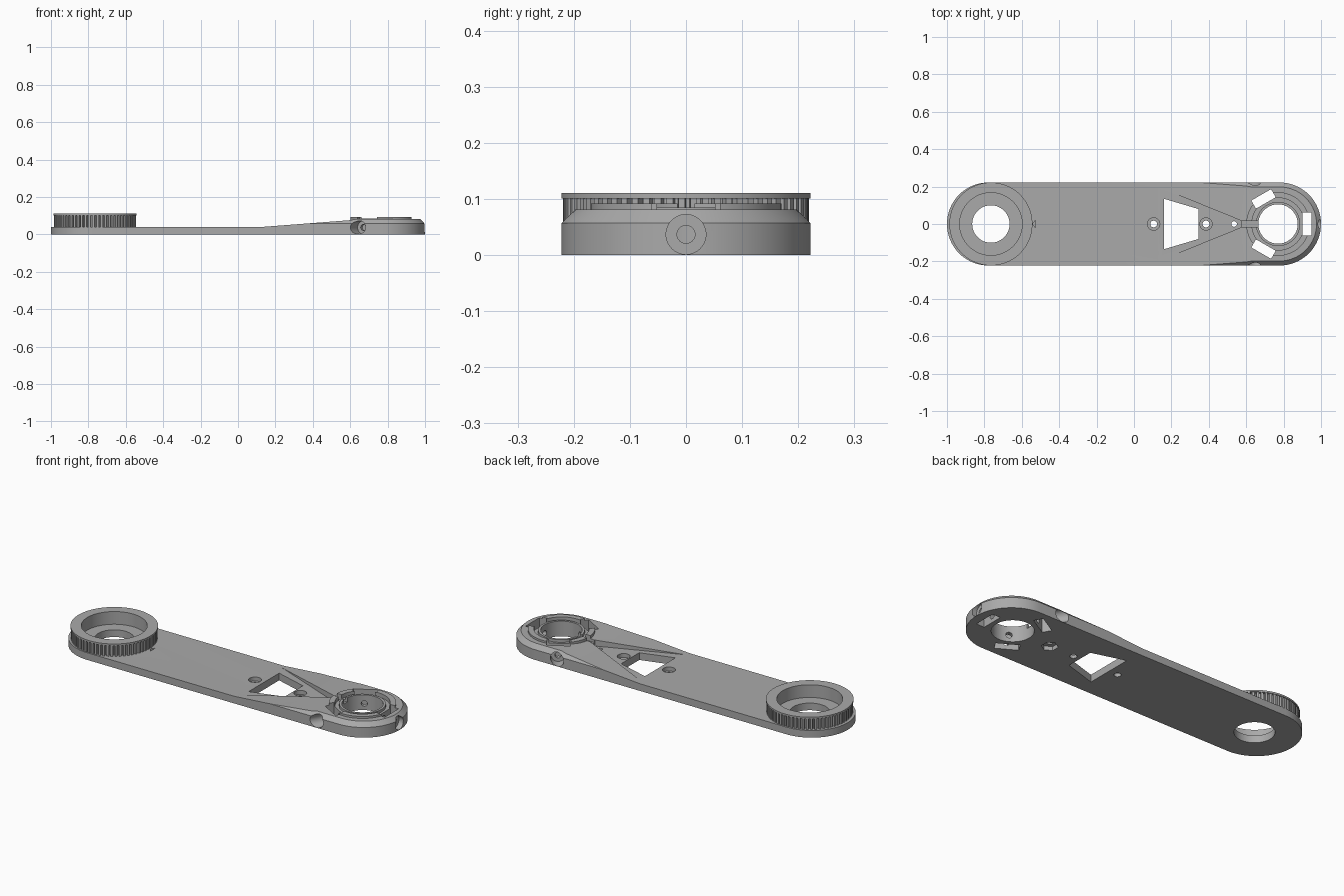
import bpy, bmesh, math
from mathutils import Vector, Matrix

cube = bpy.data.objects.get("Cube")
if cube:
    bpy.data.objects.remove(cube, do_unlink=True)

grey = bpy.data.materials.new("grey plastic")
grey.use_nodes = True
colour = (0.4, 0.4, 0.4, 1)
grey.diffuse_color = colour
grey.node_tree.nodes["Principled BSDF"].inputs["Base Color"].default_value = colour

PULLEY_X, HEAD_X, END_X, WIDTH = -0.765, 0.77, 0.778, 0.222


def finish(name, bm):
    bmesh.ops.recalc_face_normals(bm, faces=bm.faces)
    mesh = bpy.data.meshes.new(name)
    bm.to_mesh(mesh)
    bm.free()
    obj = bpy.data.objects.new(name, mesh)
    bpy.context.collection.objects.link(obj)
    mesh.materials.append(grey)
    return obj


def loft(name, loops):
    """Closed solid through matching loops of points."""
    bm = bmesh.new()
    rings = [[bm.verts.new(p) for p in loop] for loop in loops]
    bm.faces.new(rings[0])
    bm.faces.new(rings[-1])
    for low, high in zip(rings, rings[1:]):
        n = len(low)
        for i in range(n):
            j = (i + 1) % n
            bm.faces.new((low[i], low[j], high[j], high[i]))
    return finish(name, bm)


def prism(name, outline, z0, z1):
    return loft(name, [[(x, y, z) for x, y in outline] for z in (z0, z1)])


def rod(name, start, end, radius, sides=64):
    start, end = Vector(start), Vector(end)
    turn = (end - start).to_track_quat('Z', 'Y').to_matrix().to_4x4()
    bm = bmesh.new()
    bmesh.ops.create_cone(bm, cap_ends=True, segments=sides, radius1=radius, radius2=radius,
                          depth=(end - start).length,
                          matrix=Matrix.Translation((start + end) / 2) @ turn)
    return finish(name, bm)


def post(name, x, radius, z0, z1, sides=64):
    return rod(name, (x, 0, z0), (x, 0, z1), radius, sides)


def combine(obj, tool, operation='DIFFERENCE'):
    mod = obj.modifiers.new("Boolean", 'BOOLEAN')
    mod.operation, mod.object, mod.solver = operation, tool, 'EXACT'
    bpy.context.view_layer.objects.active = obj
    bpy.ops.object.modifier_apply(modifier=mod.name)
    bpy.data.objects.remove(tool, do_unlink=True)


def capsule(radius, z, steps=40):
    points = []
    for side in (1, -1):
        for i in range(steps + 1):
            a = math.pi * (i / steps - 0.5)
            points.append((side * (END_X + radius * math.cos(a)), side * radius * math.sin(a), z))
    return points


# Arm: rounded bar with a chamfered rim, trimmed by its ramped side profile
arm = loft("arm", [capsule(WIDTH, 0), capsule(WIDTH, 0.057), capsule(WIDTH - 0.043, 0.1)])
ramp = [(-1.2, -0.1), (1.2, -0.1), (1.2, 0.081), (0.63, 0.081), (0.6, 0.076), (0.13, 0.04), (-1.2, 0.04)]
combine(arm, loft("ramp_profile", [[(x, y, z) for x, z in ramp] for y in (-0.5, 0.5)]), 'INTERSECT')

# Raised collar on the head, with a shallow groove around an inner lip
combine(arm, post("collar", HEAD_X, 0.17, 0.05, 0.092), 'UNION')
groove = post("groove", HEAD_X, 0.14, 0.07, 0.2)
combine(groove, post("lip", HEAD_X, 0.118, 0.0, 0.085))
combine(arm, groove)
combine(arm, post("head_bore", HEAD_X, 0.105, -0.1, 0.2))

# Three nut slots with radial screw holes and counterbores
for angle in (0, 120, 240):
    a = math.radians(angle)
    out, side = Vector((math.cos(a), math.sin(a), 0)), Vector((-math.sin(a), math.cos(a), 0))
    centre = Vector((HEAD_X, 0, 0))
    corners = [centre + out * r + side * s
               for r, s in ((0.13, -0.061), (0.18, -0.061), (0.18, 0.061), (0.13, 0.061))]
    combine(arm, prism("nut_slot", [c.xy for c in corners], -0.1, 0.2))
    axis = centre + Vector((0, 0, 0.037))
    combine(arm, rod("screw_hole", axis + out * 0.08, axis + out * 0.35, 0.016, 32))
    combine(arm, rod("counterbore", axis + out * 0.2, axis + out * 0.35, 0.0355, 48))

# Tapered pocket in the ramp, wire channel and trapezoid window
combine(arm, prism("pocket", [(0.1, 0.21), (0.1, -0.21), (0.575, -0.017), (0.575, 0.017)], 0.0405, 0.2))
combine(arm, prism("channel", [(0.56, -0.015), (0.7, -0.015), (0.7, 0.015), (0.56, 0.015)], 0.06, 0.2))
combine(arm, prism("window", [(0.16, 0.135), (0.16, -0.135), (0.345, -0.08), (0.345, 0.08)], -0.1, 0.2))

# Screw holes, hexagonal nut trap underneath, pulley bore and alignment mark
for x in (0.105, 0.385):
    combine(arm, post("mount_hole", x, 0.018, -0.1, 0.2, 32))
    combine(arm, post("mount_recess", x, 0.033, 0.018, 0.2, 32))
combine(arm, post("front_hole", 0.535, 0.015, -0.1, 0.2, 32))
combine(arm, post("hex_trap", 0.535, 0.042, -0.1, 0.022, 6))
combine(arm, post("pulley_bore", PULLEY_X, 0.1, -0.1, 0.2))
combine(arm, prism("mark", [(-0.542, 0), (-0.527, -0.02), (-0.527, 0.02)], 0.03, 0.2))

# Toothed pulley with a thin flange and a wide bore
TEETH = 64
outline = []
for i in range(TEETH):
    for part, radius in ((0, 0.203), (0.3, 0.203), (0.38, 0.219), (0.92, 0.219)):
        a = math.tau * (i + part) / TEETH
        outline.append((PULLEY_X + radius * math.cos(a), radius * math.sin(a)))
pulley = prism("toothed_pulley", outline, 0.038, 0.102)
combine(pulley, post("flange", PULLEY_X, WIDTH, 0.101, 0.111, 96), 'UNION')
combine(pulley, post("wide_bore", PULLEY_X, 0.167, 0.0, 0.2, 96))

for obj in (arm, pulley):
    bpy.ops.object.select_all(action='DESELECT')
    obj.select_set(True)
    bpy.context.view_layer.objects.active = obj
    bpy.ops.object.shade_smooth_by_angle(angle=math.radians(25))
